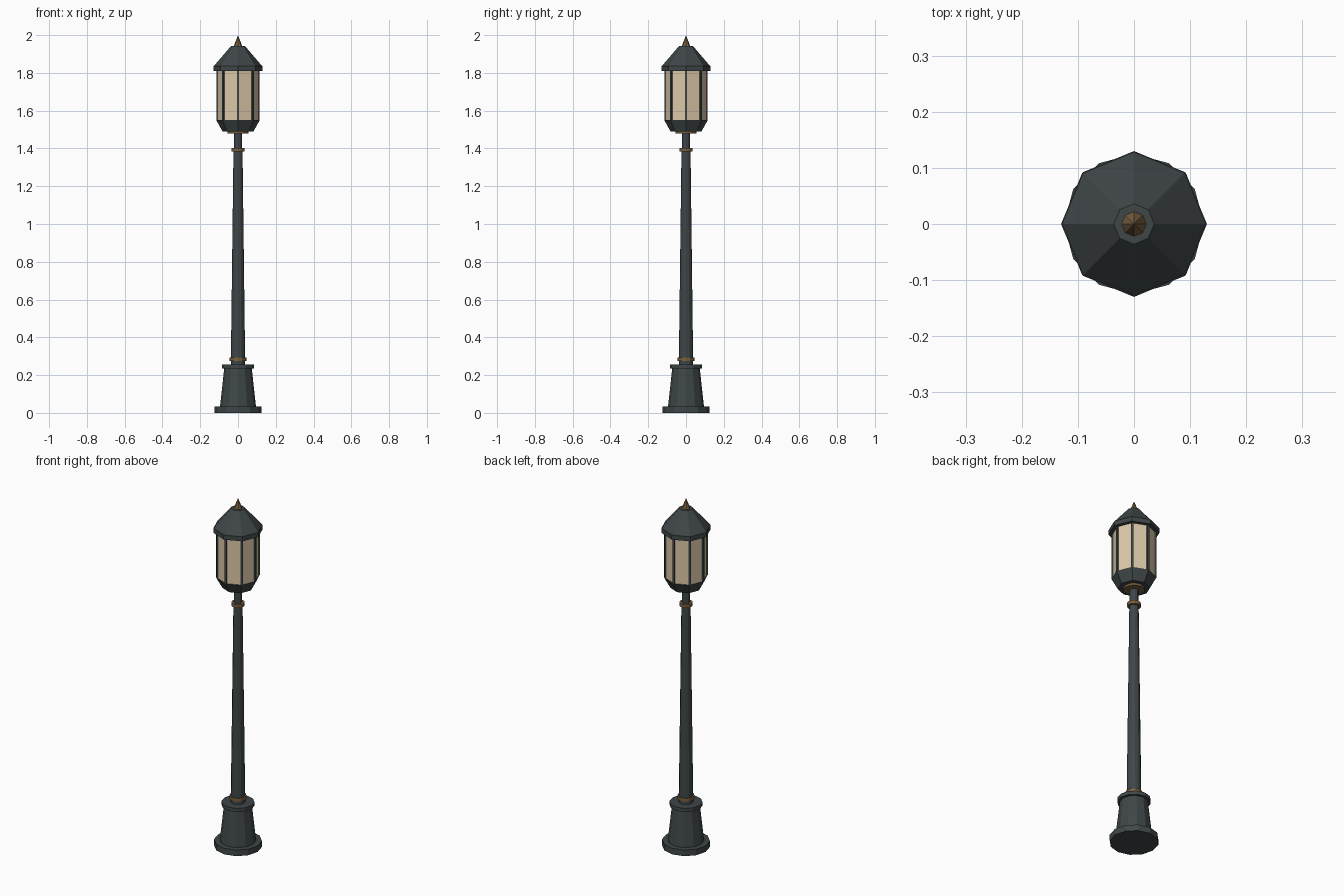
import bpy, bmesh, math

old = bpy.data.objects.get("Cube")
if old:
    bpy.data.objects.remove(old, do_unlink=True)


def make_material(name, colour):
    mat = bpy.data.materials.new(name)
    mat.use_nodes = True
    mat.diffuse_color = (*colour, 1)
    mat.node_tree.nodes["Principled BSDF"].inputs["Base Color"].default_value = (*colour, 1)
    return mat


iron = make_material("dark iron", (0.05, 0.062, 0.064))
brass = make_material("aged brass", (0.19, 0.115, 0.05))
glass = make_material("warm glass", (0.72, 0.58, 0.39))


def frustum(name, mat, sides, z0, z1, r0, r1=None, at=(0, 0), turn=0):
    """Flat-faced tapered prism with its first corner towards +x."""
    r1 = r0 if r1 is None else r1
    bm = bmesh.new()
    rings = []
    for z, r in ((z0, r0), (z1, r1)):
        count = sides if r > 0 else 1
        angles = [turn + math.tau * i / sides for i in range(count)]
        rings.append([bm.verts.new((at[0] + r * math.cos(a), at[1] + r * math.sin(a), z))
                      for a in angles])
    low, high = rings
    bm.faces.new(low[::-1])
    if len(high) > 1:
        bm.faces.new(high)
    for i in range(sides):
        j = (i + 1) % sides
        if len(high) > 1:
            bm.faces.new((low[i], low[j], high[j], high[i]))
        else:
            bm.faces.new((low[i], low[j], high[0]))
    mesh = bpy.data.meshes.new(name)
    bm.to_mesh(mesh)
    bm.free()
    mesh.materials.append(mat)
    obj = bpy.data.objects.new(name, mesh)
    bpy.context.collection.objects.link(obj)
    return obj


# Pedestal
frustum("base_plate", iron, 12, 0, 0.035, 0.125)
frustum("pedestal", iron, 12, 0.035, 0.235, 0.095, 0.073)
frustum("pedestal_collar", iron, 12, 0.235, 0.256, 0.086)

# Post with brass rings
frustum("post", iron, 12, 0.256, 1.39, 0.038, 0.024)
frustum("lower_ring", brass, 12, 0.274, 0.294, 0.044)
frustum("upper_ring", brass, 12, 1.383, 1.402, 0.035)
frustum("neck", iron, 12, 1.39, 1.49, 0.022)
frustum("lantern_ring", brass, 12, 1.478, 1.492, 0.055)

# Lantern body
frustum("lantern_bowl", iron, 8, 1.49, 1.55, 0.082, 0.115)
frustum("lantern_glass", glass, 8, 1.55, 1.812, 0.11)
for i in range(8):
    a = math.tau * i / 8
    frustum(f"lantern_bar_{i + 1}", iron, 4, 1.55, 1.812, 0.009,
            at=(0.108 * math.cos(a), 0.108 * math.sin(a)), turn=a + math.pi / 4)

# Roof and finial
frustum("roof_eave", iron, 8, 1.81, 1.836, 0.13)
frustum("roof", iron, 8, 1.836, 1.943, 0.128, 0.036)
frustum("finial", brass, 8, 1.943, 2.0, 0.022, 0)
